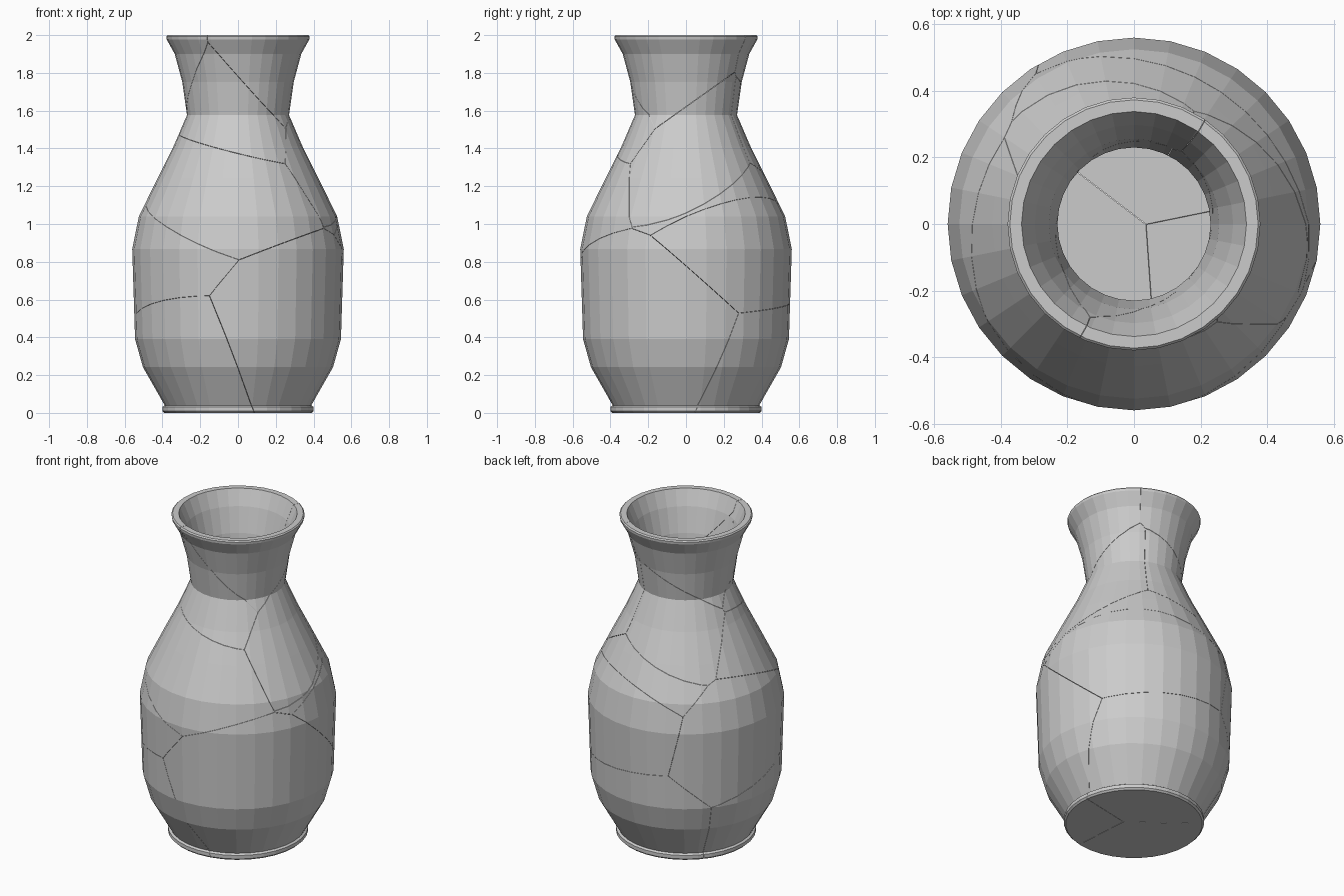
import bpy, bmesh
from math import tau
from mathutils import Vector

if "Cube" in bpy.data.objects:
    bpy.data.objects.remove(bpy.data.objects["Cube"])

SIDES = 32
GAP = 0.0015

# Closed half-profile (radius, height): outside from base to rim, then inside back down
PROFILE = [
    (0, 0), (0.39, 0), (0.40, 0.01), (0.40, 0.032), (0.388, 0.04),
    (0.503, 0.242), (0.545, 0.39), (0.56, 0.867), (0.525, 1.04),
    (0.427, 1.24), (0.342, 1.41), (0.27, 1.577), (0.295, 1.752), (0.335, 1.9),
    (0.378, 1.978), (0.38, 1.993), (0.373, 2.0),
    (0.338, 2.0), (0.298, 1.905), (0.256, 1.756), (0.23, 1.577),
    (0.305, 1.393), (0.388, 1.225), (0.484, 1.03), (0.519, 0.863),
    (0.505, 0.397), (0.465, 0.26), (0.355, 0.06), (0, 0.06),
]

# One centre per broken piece; pieces meet halfway between neighbouring centres
CENTRES = {
    "base_right_front": (0.20, -0.125, 0.40),
    "body_right_back": (0.16, 0.33, 0.92),
    "base_back": (0.10, 0.365, 0.20),
    "base_left_front": (-0.30, -0.16, 0.20),
    "body_left": (-0.26, 0.01, 0.80),
    "belly_front": (-0.12, -0.10, 1.22),
    "shoulder_right": (0.20, 0.12, 1.42),
    "neck_front": (-0.03, -0.13, 1.60),
    "rim_right": (0.20, -0.15, 1.80),
    "rim_left": (-0.20, 0.08, 1.83),
    "shoulder_back": (-0.02, 0.25, 1.42),
    "shoulder_sliver": (0.08, 0.22, 1.14),
}


def lathe(profile):
    bm = bmesh.new()
    verts = [bm.verts.new((r, 0, z)) for r, z in profile]
    edges = [bm.edges.new(pair) for pair in zip(verts, verts[1:])]
    bmesh.ops.spin(bm, geom=verts + edges, axis=(0, 0, 1), cent=(0, 0, 0),
                   angle=tau, steps=SIDES)
    bmesh.ops.remove_doubles(bm, verts=bm.verts, dist=1e-4)
    bmesh.ops.recalc_face_normals(bm, faces=bm.faces)
    return bm


def cut_away(bm, point, normal):
    """Remove everything on the far side of a plane and close the break."""
    geom = bm.verts[:] + bm.edges[:] + bm.faces[:]
    cut = bmesh.ops.bisect_plane(bm, geom=geom, dist=1e-6, plane_co=point,
                                 plane_no=normal, clear_outer=True)
    rim = [e for e in cut["geom_cut"]
           if isinstance(e, bmesh.types.BMEdge) and e.is_boundary]
    if rim:
        bmesh.ops.triangle_fill(bm, edges=rim, use_beauty=True, normal=normal)


vase = lathe(PROFILE)

# Broken pieces
for name, centre in CENTRES.items():
    here = Vector(centre)
    piece = vase.copy()
    others = sorted((Vector(c) for n, c in CENTRES.items() if n != name),
                    key=lambda c: (c - here).length)
    for other in others:
        normal = (other - here).normalized()
        cut_away(piece, (here + other) / 2 - normal * GAP / 2, normal)
    if piece.faces:
        bmesh.ops.recalc_face_normals(piece, faces=piece.faces)
        mesh = bpy.data.meshes.new(name)
        piece.to_mesh(mesh)
        bpy.context.collection.objects.link(bpy.data.objects.new(name, mesh))
    piece.free()
vase.free()
